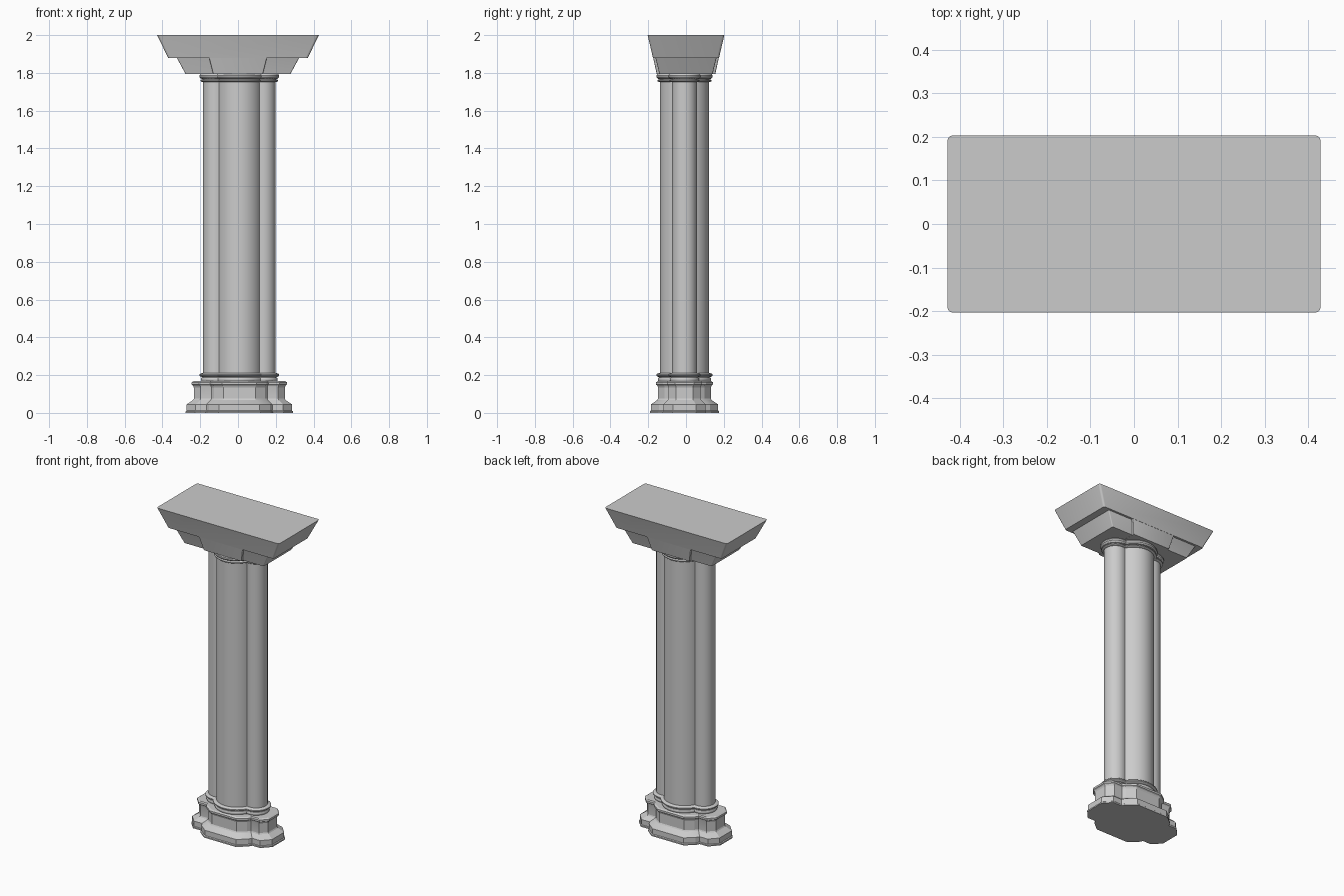
import bpy, bmesh, math

if "Cube" in bpy.data.objects:
    bpy.data.objects.remove(bpy.data.objects["Cube"])


def mirror_quadrant(q):
    """Complete a closed outline from points running from the +x tip to the +y tip."""
    return (q + [(-x, y) for x, y in reversed(q)]
            + [(-x, -y) for x, y in q] + [(x, -y) for x, y in reversed(q)])


def lobed(grow):
    """Four round lobes meeting in creases, enlarged outward by grow."""
    r, cx = 0.066 + grow, 0.126
    ax, ay = 0.123 + grow, 0.130 + grow
    q = []
    # the crease is where the side circle crosses the central ellipse
    for i in range(1, 400):
        t = math.pi * 0.75 * i / 400
        x, y = cx + r * math.cos(t), r * math.sin(t)
        if (x / ax) ** 2 + (y / ay) ** 2 < 1:
            break
    for k in range(9):
        u = t * (k + 0.5) / 8.5
        q.append((cx + r * math.cos(u), r * math.sin(u)))
    t0 = math.atan2(y / ay, x / ax)
    for k in range(1, 13):
        u = t0 + (math.pi / 2 - t0) * k / 12.5
        q.append((ax * math.cos(u), ay * math.sin(u)))
    return mirror_quadrant(q)


def plinth(g):
    """Faceted four-lobed outline for the base."""
    return mirror_quadrant([(0.241 + g, 0.045 + g * 0.4), (0.205 + g * 0.7, 0.085 + g * 0.7),
                            (0.148 + g * 0.7, 0.085 + g * 0.7), (0.135 + g * 0.7, 0.105 + g * 0.8),
                            (0.085 + g * 0.6, 0.140 + g)])


def block(hx, hy, r=0.012):
    """Rectangle with small rounded corners."""
    return mirror_quadrant([(hx - r + r * math.cos(a), hy - r + r * math.sin(a))
                            for a in (0, math.pi / 6, math.pi / 3, math.pi / 2)])


def loft(name, sections, offset=(0, 0), angle=30):
    """Skin a stack of (z, outline) sections and cap both ends."""
    bm = bmesh.new()
    rings = [[bm.verts.new((x + offset[0], y + offset[1], z)) for x, y in pts]
             for z, pts in sections]
    n = len(rings[0])
    for a, b in zip(rings, rings[1:]):
        for i in range(n):
            j = (i + 1) % n
            bm.faces.new((a[i], a[j], b[j], b[i]))
    bm.faces.new(rings[0][::-1])
    bm.faces.new(rings[-1])
    bmesh.ops.recalc_face_normals(bm, faces=bm.faces)
    mesh = bpy.data.meshes.new(name)
    bm.to_mesh(mesh)
    bm.free()
    ob = bpy.data.objects.new(name, mesh)
    bpy.context.collection.objects.link(ob)
    bpy.ops.object.select_all(action='DESELECT')
    ob.select_set(True)
    bpy.context.view_layer.objects.active = ob
    bpy.ops.object.shade_smooth_by_angle(angle=math.radians(angle))
    return ob


def moulding(name, z0, heights):
    """Stack of rounded rings around the shaft: (start, end, projection)."""
    secs = []
    for a, b, p in heights:
        for k in range(6):
            t = math.pi * k / 5
            secs.append((z0 + (a + b) / 2 - (b - a) / 2 * math.cos(t),
                         lobed(0.003 + (p - 0.003) * math.sin(t))))
    return loft(name, secs, CENTRE)


CENTRE = (0.007, -0.008)

# Clustered shaft
loft("shaft", [(0.15, lobed(0)), (1.80, lobed(0))], CENTRE)

# Ring mouldings at the foot and head of the shaft
moulding("lower_rings", 0.165, [(0, 0.024, 0.012), (0.025, 0.046, 0.020)])
moulding("upper_rings", 1.752, [(0, 0.014, 0.014), (0.015, 0.046, 0.020)])

# Moulded base
loft("base", [(z, plinth(g)) for z, g in (
    (0, 0.043), (0.008, 0.043), (0.012, 0.038), (0.045, 0.038), (0.068, 0.004), (0.075, 0),
    (0.135, 0), (0.145, 0.004), (0.150, 0.011), (0.162, 0.011), (0.168, 0.002))], CENTRE, 20)

# Flared capital: cross-shaped lower block and slab above
loft("capital_wide_block", [(1.795, block(0.278, 0.141, 0.006)), (1.882, block(0.325, 0.162, 0.006))])
loft("capital_centre_block", [(1.794, block(0.132, 0.155, 0.004)), (1.881, block(0.153, 0.174, 0.004))])
loft("capital_slab", [(1.88, block(0.370, 0.175)), (2.0, block(0.428, 0.203))])
